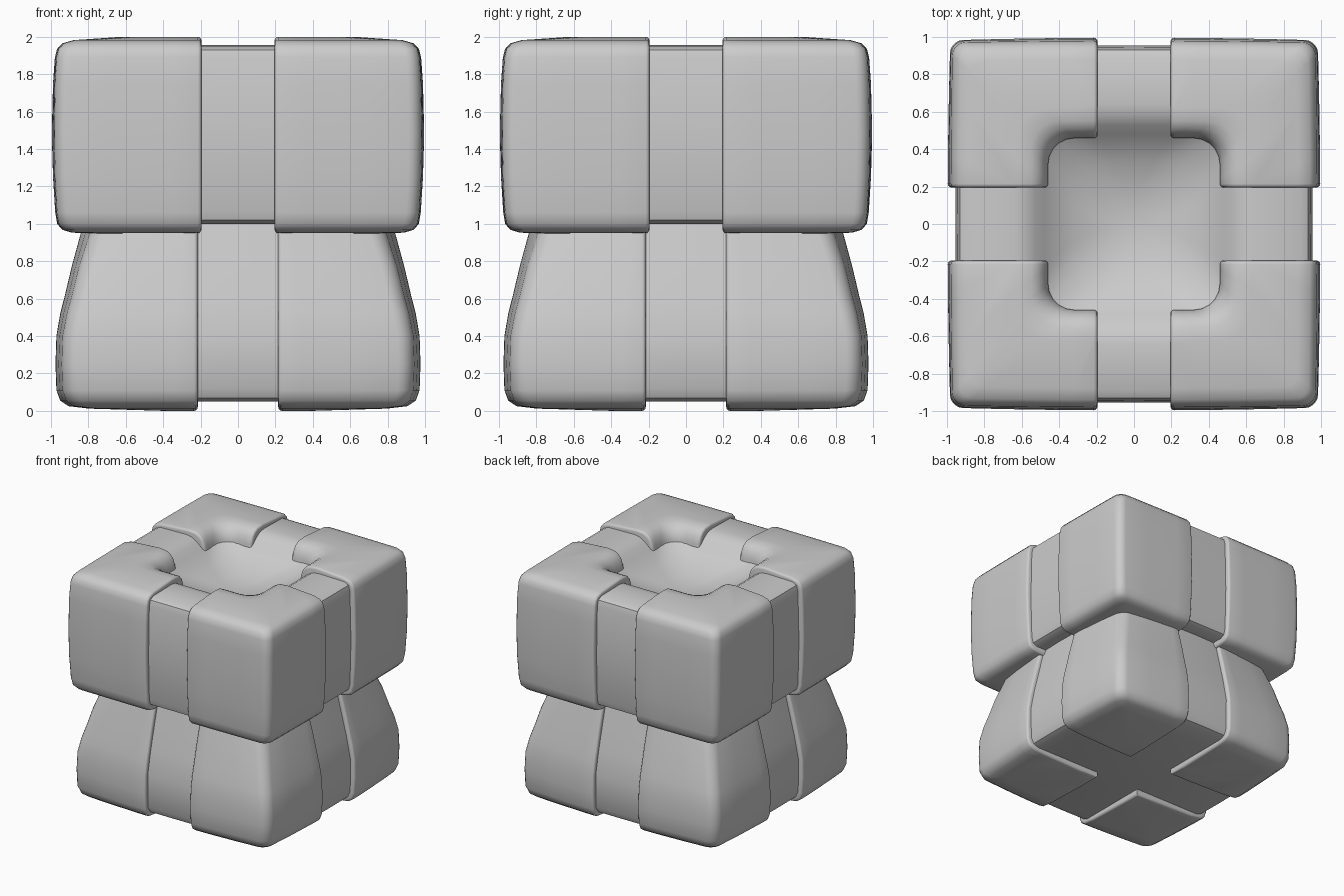
import bpy, bmesh, math
from mathutils import Vector

cube = bpy.data.objects.get("Cube")
if cube:
    bpy.data.objects.remove(cube, do_unlink=True)

stone = bpy.data.materials.new("light_grey")
stone.use_nodes = True
stone.diffuse_color = (0.6, 0.6, 0.6, 1)
stone.node_tree.nodes["Principled BSDF"].inputs["Base Color"].default_value = (0.6, 0.6, 0.6, 1)


def ring(w, r, bow, z):
    """Rounded square whose sides swell outward in the middle."""
    pts = []
    for q in range(4):
        turn = math.pi / 2 * q
        side = [(w, (w - r) * t) for t in (-0.75, -0.4, 0, 0.4, 0.75)]
        corner = [(w - r + r * math.cos(a), w - r + r * math.sin(a))
                  for a in (math.pi / 2 * i / 5 for i in range(6))]
        for x, y in side + corner:
            x, y = x * (1 - bow * (y / w) ** 2), y * (1 - bow * (x / w) ** 2)
            c, s = math.cos(turn), math.sin(turn)
            pts.append(Vector((x * c - y * s, x * s + y * c, z)))
    return pts


def loft(profile):
    """Skin rings (half width, corner radius, bow, height) into a closed solid."""
    bm = bmesh.new()
    rings = [[bm.verts.new(p) for p in ring(*row)] for row in profile]
    for a, b in zip(rings, rings[1:]):
        for i in range(len(a)):
            j = (i + 1) % len(a)
            bm.faces.new((a[i], a[j], b[j], b[i]))
    bm.faces.new(rings[0][::-1])
    bm.faces.new(rings[-1])
    bmesh.ops.recalc_face_normals(bm, faces=bm.faces)
    return bm


def finish(bm, name):
    mesh = bpy.data.meshes.new(name)
    bm.to_mesh(mesh)
    bm.free()
    obj = bpy.data.objects.new(name, mesh)
    bpy.context.collection.objects.link(obj)
    mesh.materials.append(stone)
    bpy.ops.object.select_all(action="DESELECT")
    obj.select_set(True)
    bpy.context.view_layer.objects.active = obj
    bpy.ops.object.shade_smooth_by_angle(angle=math.radians(40))
    return obj


def corner_blocks(profile, gap, name):
    """Keep one quarter of a shell, round its cut edges, mirror it to all corners."""
    bm = loft(profile)
    axes = (Vector((1, 0, 0)), Vector((0, 1, 0)))
    for axis in axes:
        bmesh.ops.bisect_plane(bm, geom=bm.verts[:] + bm.edges[:] + bm.faces[:],
                               plane_co=axis * gap, plane_no=axis, clear_inner=True)
        bmesh.ops.holes_fill(bm, edges=[e for e in bm.edges if e.is_boundary])
    bmesh.ops.recalc_face_normals(bm, faces=bm.faces)

    def is_cut(face):
        return any(all(abs(v.co.dot(a) - gap) < 1e-4 for v in face.verts) for a in axes)

    rim = [e for e in bm.edges if len(e.link_faces) == 2
           and sum(is_cut(f) for f in e.link_faces) == 1]
    bmesh.ops.bevel(bm, geom=rim, offset=0.02, segments=3, profile=0.5,
                    affect="EDGES", clamp_overlap=False)
    obj = finish(bm, name)
    mirror = obj.modifiers.new("four_corners", "MIRROR")
    mirror.use_axis = (True, True, False)
    mirror.use_mirror_merge = False


# Inner body: tapered base, wider top and a shallow dished hollow
finish(loft([
    (0.86, 0.08, 0.03, 0.05), (0.91, 0.08, 0.03, 0.07), (0.935, 0.08, 0.03, 0.12),
    (0.94, 0.08, 0.04, 0.40), (0.90, 0.08, 0.05, 0.60), (0.85, 0.08, 0.06, 0.80),
    (0.80, 0.08, 0.07, 1.00), (0.89, 0.06, 0.01, 1.00), (0.93, 0.06, 0.01, 1.02),
    (0.945, 0.06, 0.01, 1.07), (0.955, 0.06, 0.01, 1.45), (0.945, 0.06, 0.01, 1.88),
    (0.93, 0.06, 0.01, 1.93), (0.89, 0.06, 0.01, 1.95), (0.64, 0.15, 0.0, 1.955),
    (0.58, 0.16, 0.0, 1.945), (0.53, 0.17, 0.0, 1.915), (0.48, 0.18, 0.0, 1.87),
    (0.42, 0.20, 0.0, 1.82), (0.33, 0.20, 0.0, 1.77), (0.20, 0.15, 0.0, 1.725),
    (0.08, 0.07, 0.0, 1.705)]), "inner_body")

# Lower corner blocks, leaning inward toward the waist
corner_blocks([
    (0.40, 0.05, 0.02, 0.0), (0.80, 0.06, 0.04, 0.012), (0.91, 0.07, 0.04, 0.025),
    (0.955, 0.08, 0.045, 0.055), (0.975, 0.08, 0.045, 0.11), (0.98, 0.08, 0.045, 0.25),
    (0.975, 0.08, 0.045, 0.40), (0.955, 0.08, 0.05, 0.52), (0.93, 0.08, 0.055, 0.62),
    (0.895, 0.08, 0.06, 0.77), (0.845, 0.08, 0.08, 0.96), (0.83, 0.08, 0.085, 1.02)],
    0.215, "lower_corner_blocks")

# Upper corner blocks, with a rounded lip around the hollow
corner_blocks([
    (0.70, 0.06, 0.0, 0.945), (0.89, 0.06, 0.01, 0.953), (0.94, 0.07, 0.01, 0.968),
    (0.968, 0.07, 0.01, 1.0), (0.978, 0.07, 0.01, 1.06), (0.99, 0.07, 0.012, 1.25),
    (0.997, 0.07, 0.015, 1.48), (0.99, 0.07, 0.012, 1.75), (0.98, 0.07, 0.01, 1.89),
    (0.968, 0.07, 0.01, 1.935), (0.94, 0.07, 0.01, 1.965), (0.88, 0.07, 0.01, 1.982),
    (0.62, 0.16, 0.0, 2.0), (0.55, 0.15, 0.0, 1.995), (0.51, 0.14, 0.0, 1.975),
    (0.48, 0.14, 0.0, 1.94), (0.46, 0.14, 0.0, 1.88), (0.45, 0.14, 0.0, 1.60)],
    0.195, "upper_corner_blocks")
